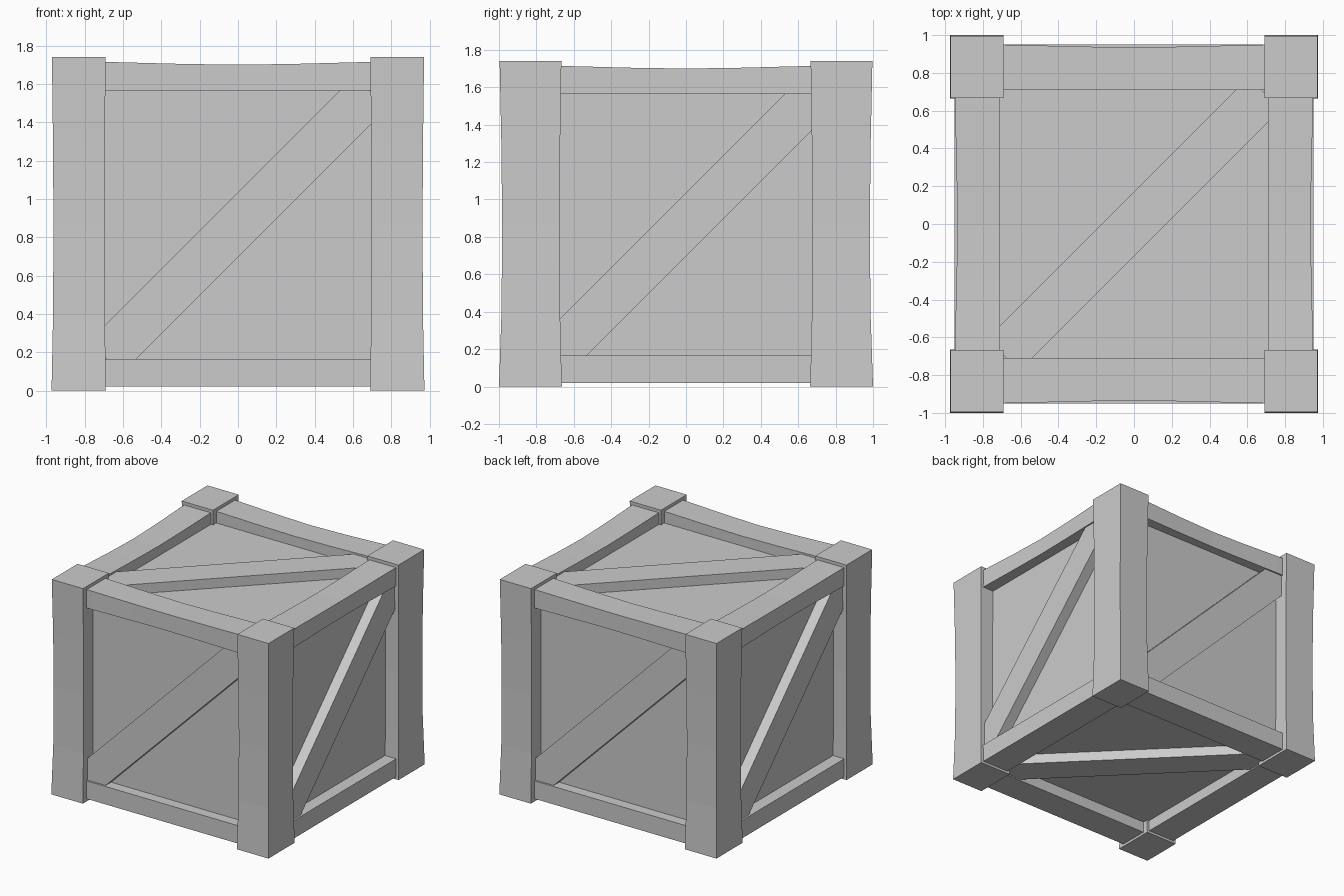
import bpy, bmesh
from math import sqrt
from mathutils import Vector

if "Cube" in bpy.data.objects:
    bpy.data.objects.remove(bpy.data.objects["Cube"])


def make(name, bm):
    bmesh.ops.recalc_face_normals(bm, faces=bm.faces)
    me = bpy.data.meshes.new(name)
    bm.to_mesh(me)
    bm.free()
    ob = bpy.data.objects.new(name, me)
    bpy.context.collection.objects.link(ob)
    return ob


def loft(name, rings):
    """Skin a closed solid through a list of four-cornered rings."""
    bm = bmesh.new()
    vs = [[bm.verts.new(p) for p in r] for r in rings]
    for a, b in zip(vs, vs[1:]):
        for i in range(4):
            j = (i + 1) % 4
            bm.faces.new((a[i], a[j], b[j], b[i]))
    bm.faces.new(vs[0])
    bm.faces.new(vs[-1])
    return make(name, bm)


def rect(u0, u1, v0, v1):
    return [(u0, v0), (u1, v0), (u1, v1), (u0, v1)]


# Recessed panels: one closed core box
loft("panel_core", [[(u, v, z) for u, v in rect(-0.85, 0.85, -0.865, 0.865)]
                    for z in (0.11, 1.62)])

# Corner posts, slightly worn thin toward the middle
post_wear = [(0, 0), (0.4, 0.8), (0.87, 1), (1.3, 0.75), (1.74, 0.2)]
for sx in (-1, 1):
    for sy in (-1, 1):
        rings = []
        for z, w in post_wear:
            r = rect(0.69 + 0.006 * w, 0.973 - 0.01 * w,
                     0.664 + 0.012 * w, 1.0 - 0.017 * w)
            rings.append([(sx * u, sy * v, z) for u, v in r])
        loft("corner_post", rings)

# Frame rails: straight at the bottom, sagging at the top
rail_wear = [(-0.78, 0), (-0.64, 0.1), (-0.3, 0.7), (0, 1), (0.3, 0.7), (0.64, 0.1), (0.78, 0)]
for s in (-1, 1):
    for name, z0, z1, sag in (("bottom_rail", 0.02, 0.165, 0), ("top_rail", 1.565, 1.715, 0.015)):
        front, side = [], []
        for t, w in rail_wear:
            d = sag * w
            front.append([(t, s * u, z) for u, z in rect(0.71, 0.95 - d, z0, z1 - d)])
            side.append([(s * u, t, z) for u, z in rect(0.71, 0.95 - d, z0, z1 - d)])
        loft(name + "_front_back", front)
        loft(name + "_side", side)


# Diagonal braces, one on each of the six faces
def brace(name, centre, across, up, normal, inner, outer):
    c, a, b, n = Vector(centre), Vector(across), Vector(up), Vector(normal)
    along, wide = (a + b) / sqrt(2), (b - a) / sqrt(2)
    loft(name, [[c + along * t + wide * u + n * v
                 for u, v in rect(-0.12, 0.12, inner, outer)] for t in (-0.98, 0.98)])


mid = (0, 0, 0.866)
Z = (0, 0, 1)
for s, fb, lr in ((1, "front", "right"), (-1, "back", "left")):
    brace(fb + "_brace", mid, (s, 0, 0), Z, (0, -s, 0), 0.8, 0.935)
    brace(lr + "_brace", mid, (0, s, 0), Z, (s, 0, 0), 0.8, 0.935)
brace("top_brace", (0, 0, 0), (1, 0, 0), (0, 1, 0), Z, 1.57, 1.698)
brace("bottom_brace", (0, 0, 0), (1, 0, 0), (0, -1, 0), Z, 0.03, 0.16)
